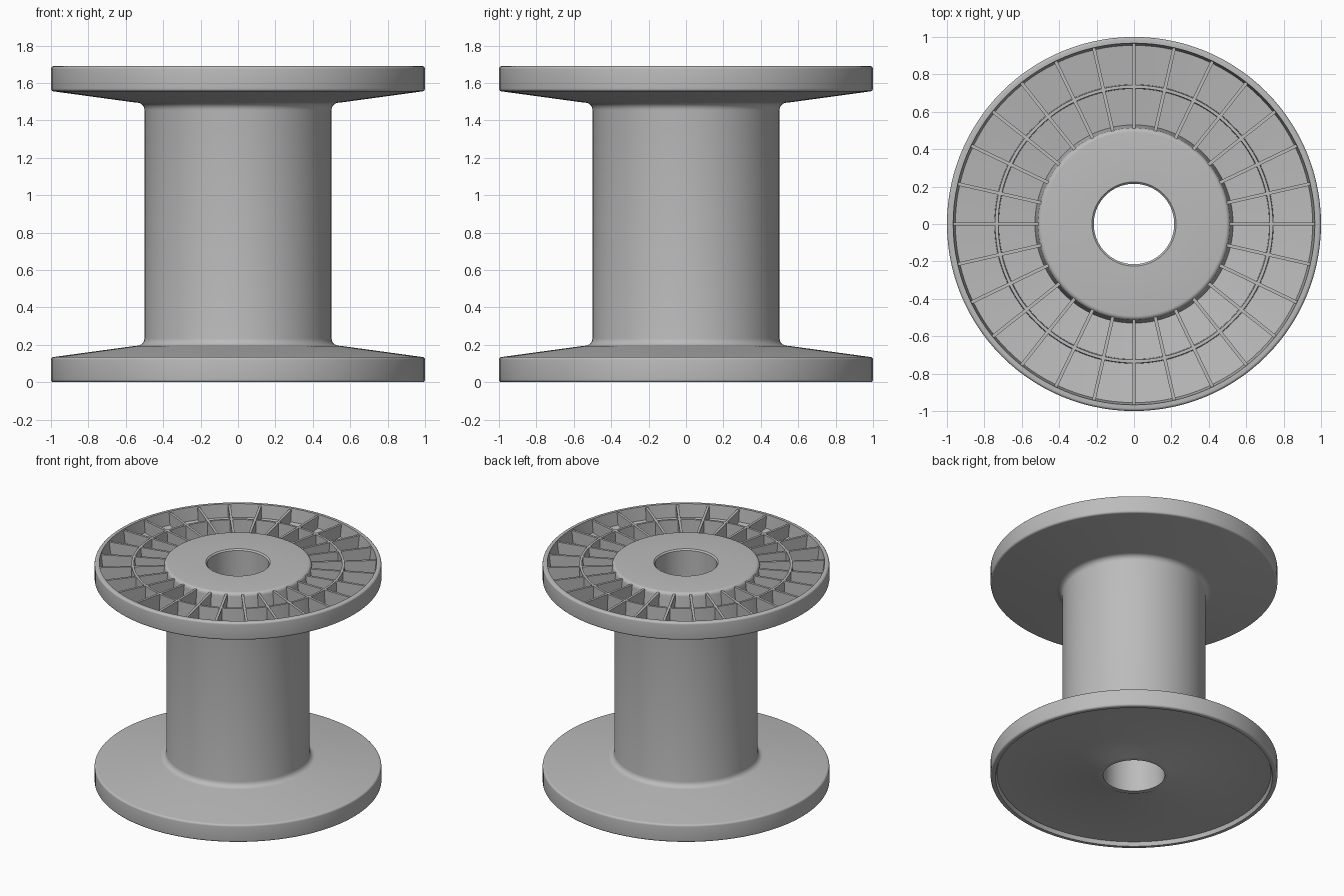
import bpy, bmesh, math
from mathutils import Matrix, Vector

old = bpy.data.objects.get("Cube")
if old:
    bpy.data.objects.remove(old, do_unlink=True)

HEIGHT = 1.69
SEGMENTS = 112
RIBS = 28

grey = bpy.data.materials.new("grey plastic")
grey.use_nodes = True
COLOUR = (0.5, 0.5, 0.5, 1)
grey.diffuse_color = COLOUR
grey.node_tree.nodes["Principled BSDF"].inputs["Base Color"].default_value = COLOUR


def finish(name, bm):
    bmesh.ops.recalc_face_normals(bm, faces=bm.faces)
    mesh = bpy.data.meshes.new(name)
    bm.to_mesh(mesh)
    bm.free()
    mesh.materials.append(grey)
    obj = bpy.data.objects.new(name, mesh)
    bpy.context.collection.objects.link(obj)
    bpy.ops.object.select_all(action='DESELECT')
    obj.select_set(True)
    bpy.context.view_layer.objects.active = obj
    bpy.ops.object.shade_smooth_by_angle(angle=math.radians(35))
    return obj


def lathe(name, profile):
    """Spin a closed (radius, height) outline around the z axis."""
    bm = bmesh.new()
    rings = []
    for i in range(SEGMENTS):
        a = math.tau * i / SEGMENTS
        rings.append([bm.verts.new((r * math.cos(a), r * math.sin(a), z)) for r, z in profile])
    n = len(profile)
    for i, ring in enumerate(rings):
        after = rings[(i + 1) % SEGMENTS]
        for j in range(n):
            k = (j + 1) % n
            bm.faces.new((ring[j], after[j], after[k], ring[k]))
    return finish(name, bm)


def fillet(r, z, radius, start, steps=5):
    """Quarter arc of profile points turning clockwise or back from start degrees."""
    sweep = math.copysign(90, radius)
    radius = abs(radius)
    return [(r + radius * math.cos(math.radians(start + sweep * i / steps)),
             z + radius * math.sin(math.radians(start + sweep * i / steps)))
            for i in range(steps + 1)]


# Spool body: bore, recessed underside with collar, flanges, barrel, ribbed top recess
outer = [(0.215, 0.012), (0.25, 0.012), (0.29, 0.03), (0.955, 0.03), (0.965, 0.0)]
outer += fillet(0.985, 0.015, 0.015, -90)
outer += fillet(0.985, 0.12, 0.015, 0)
lower_root = [(0.56, 0.193)] + fillet(0.54, 0.235, -0.04, 270)
outer += lower_root
outer += [(r, HEIGHT - z) for r, z in reversed(lower_root)]
outer += fillet(0.985, HEIGHT - 0.12, 0.015, -90)
outer += fillet(0.985, HEIGHT - 0.015, 0.015, 0)
outer += [(0.967, HEIGHT), (0.955, 1.59), (0.53, 1.53), (0.515, HEIGHT - 0.025)]
outer += fillet(0.49, HEIGHT - 0.025, 0.025, 0)
outer += [(0.225, HEIGHT), (0.215, HEIGHT - 0.01)]
lathe("spool_body", outer)

# Circular stiffening wall halfway across the recess
lathe("ring_wall", [(0.722, 1.54), (0.747, 1.54), (0.743, 1.68), (0.726, 1.68)])

# Radial stiffening ribs
bm = bmesh.new()
side = [(0.505, 1.51), (0.965, 1.57), (0.965, 1.68), (0.505, 1.68)]
for i in range(RIBS):
    turn = Matrix.Rotation(math.tau * i / RIBS, 3, 'Z')
    left, right = [[bm.verts.new(turn @ Vector((r, s * 0.009, z))) for r, z in side]
                   for s in (-1, 1)]
    bm.faces.new(left)
    bm.faces.new(right)
    for j in range(4):
        k = (j + 1) % 4
        bm.faces.new((left[j], left[k], right[k], right[j]))
finish("radial_ribs", bm)
